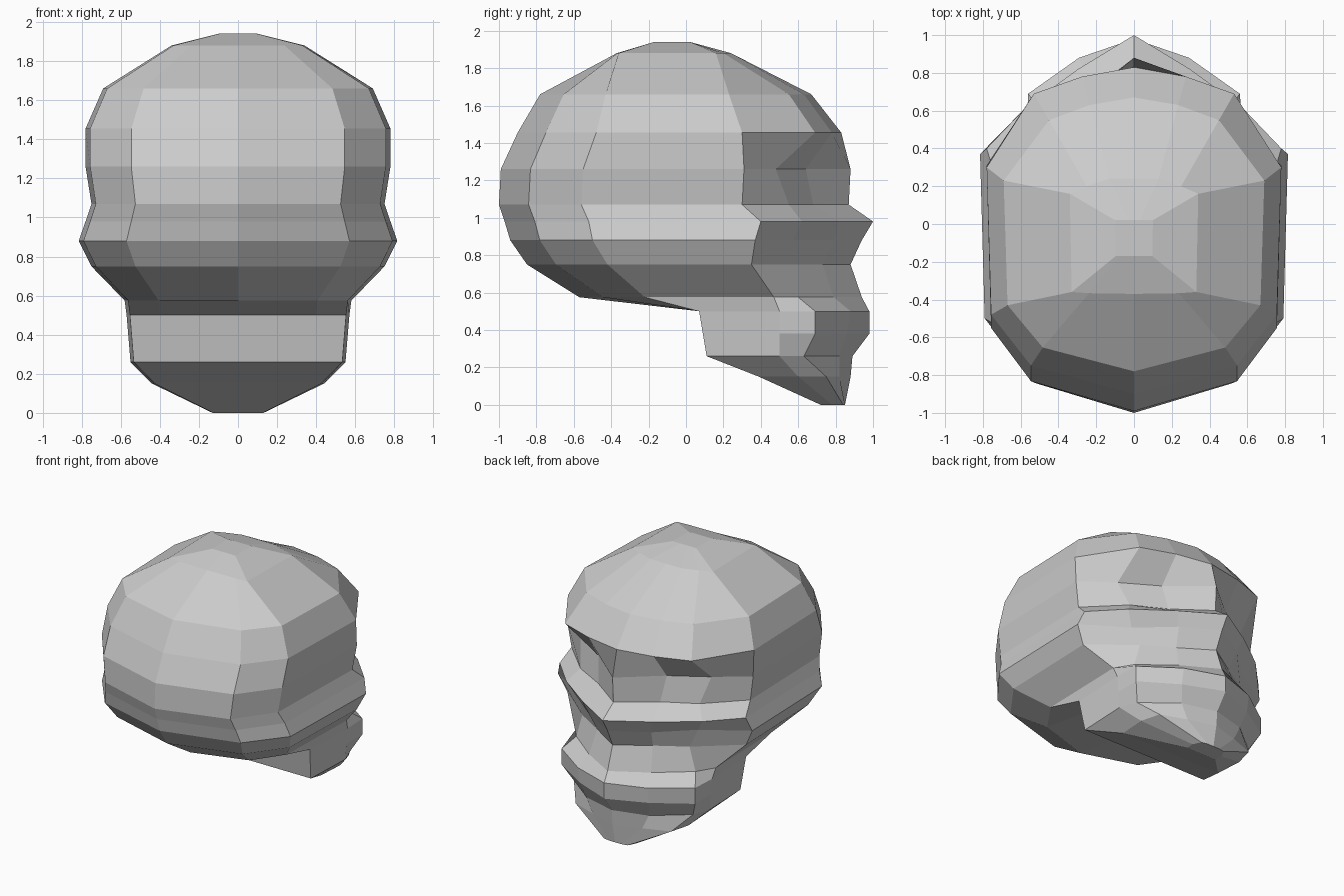
import bpy, bmesh

# Horizontal sections of the head, crown to chin:
# z, half width, back y, side-back y, temple y, cheek x, cheek y, socket y, mid-face y
SECTIONS = [
    (1.94, .10, -.17, -.17, .02, .06, .02, .02, .02),
    (1.88, .34, -.37, -.36, .16, .25, .20, .24, .24),
    (1.66, .69, -.78, -.43, .23, .45, .55, .63, .67),
    (1.455, .78, -.90, -.48, .30, .53, .69, .78, .83),
    (1.26, .78, -.99, -.55, .31, .55, .48, .64, .88),
    (1.07, .75, -1.0, -.56, .30, .50, .55, .68, .87),
    (.98, .78, -.97, -.52, .40, .57, .62, .82, 1.0),
    (.88, .815, -.94, -.50, .37, .50, .57, .79, .94),
    (.75, .75, -.85, -.42, .35, .45, .60, .73, .88),
    (.575, .58, -.57, -.22, .47, .50, .60, .79, .94),
    (.50, .57, .07, .07, .50, .56, .69, .88, .98),
    (.38, .56, .09, .09, .50, .56, .69, .86, .98),
    (.26, .55, .11, .11, .50, .50, .63, .82, .89),
    (.15, .44, .39, .39, .60, .40, .75, .82, .88),
    (0, .13, .72, .72, .78, .10, .84, .85, .85),
]


def section_points(z, w, back, side, temple, cx, cy, socket, front):
    """Closed symmetric ring from the middle of the back round to the face."""
    half = [(.70 * w, back + .36 * (side - back)), (.97 * w, side),
            (w, temple), (cx, cy), (.52 * cx, socket)]
    ring = [(0, back)] + half + [(0, front)] + [(-x, y) for x, y in reversed(half)]
    return [(x, y, z) for x, y in ring]


# Head: skull, brow, sockets, nose, cheeks and jaw lofted as one faceted shell
bm = bmesh.new()
rings = [[bm.verts.new(p) for p in section_points(*s)] for s in SECTIONS]
n = len(rings[0])
for upper, lower in zip(rings, rings[1:]):
    for i in range(n):
        j = (i + 1) % n
        bm.faces.new((upper[i], lower[i], lower[j], upper[j]))

# Crown and chin caps
bm.faces.new(rings[0])
bm.faces.new(list(reversed(rings[-1])))
bmesh.ops.recalc_face_normals(bm, faces=bm.faces)

mesh = bpy.data.meshes.new("head")
bm.to_mesh(mesh)
bm.free()
head = bpy.data.objects.new("head", mesh)
bpy.context.collection.objects.link(head)
